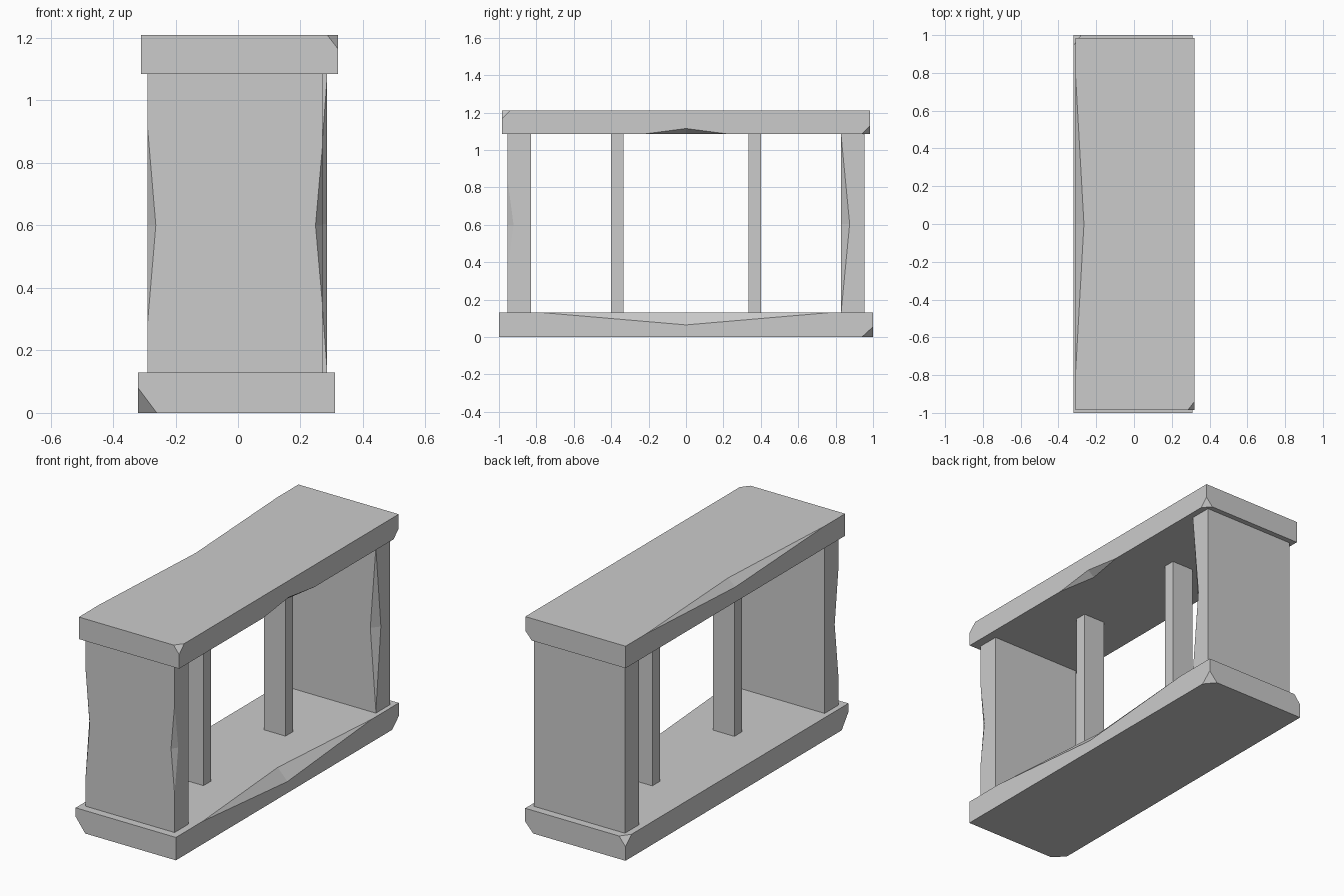
import bpy
import bmesh
from mathutils import Vector

cube = bpy.data.objects.get("Cube")
if cube:
    bpy.data.objects.remove(cube)

stone = bpy.data.materials.new("stone_grey")
stone.use_nodes = True
stone.diffuse_color = (0.6, 0.6, 0.6, 1)
stone.node_tree.nodes["Principled BSDF"].inputs["Base Color"].default_value = (0.6, 0.6, 0.6, 1)


def mesh_object(name, bm):
    bmesh.ops.recalc_face_normals(bm, faces=bm.faces)
    mesh = bpy.data.meshes.new(name)
    bm.to_mesh(mesh)
    bm.free()
    obj = bpy.data.objects.new(name, mesh)
    bpy.context.collection.objects.link(obj)
    return obj


def block(name, lo, hi, chips=()):
    """Box from lo to hi; each chip is (corner signs, cut lengths)."""
    lo, hi = Vector(lo), Vector(hi)
    bm = bmesh.new()
    bmesh.ops.create_cube(bm, size=1)
    for v in bm.verts:
        v.co = Vector(hi[i] if v.co[i] > 0 else lo[i] for i in range(3))
    for signs, cut in chips:
        point = Vector(hi[i] if signs[i] > 0 else lo[i] for i in range(3))
        normal = Vector(signs[i] / cut[i] for i in range(3))
        point.x -= signs[0] * cut[0]
        res = bmesh.ops.bisect_plane(bm, geom=bm.verts[:] + bm.edges[:] + bm.faces[:],
                                     plane_co=point, plane_no=normal, clear_outer=True)
        rim = [e for e in res["geom_cut"] if isinstance(e, bmesh.types.BMEdge)]
        bmesh.ops.edgeloop_fill(bm, edges=rim)
    obj = mesh_object(name, bm)
    obj.data.materials.append(stone)
    return obj


def notch(obj, start, end, in_a, in_b):
    """Cut a shallow V-shaped dent in the edge from start to end."""
    start, end = Vector(start), Vector(end)
    mid = (start + end) / 2
    a, b = mid + Vector(in_a), mid + Vector(in_b)
    deep = (a + b) / 2
    bm = bmesh.new()
    pts = [a + (a - b) / 2, b + (b - a) / 2,
           start + (start - deep) / 2, end + (end - deep) / 2]
    # extend the tips within the facet planes so the cutter clears the edge
    for p in pts:
        bm.verts.new(p)
    bmesh.ops.convex_hull(bm, input=bm.verts[:])
    cutter = mesh_object("notch_cutter", bm)
    cutter.data.materials.append(stone)
    cutter.hide_render = True
    mod = obj.modifiers.new("notch", "BOOLEAN")
    mod.operation = "DIFFERENCE"
    mod.solver = "EXACT"
    mod.object = cutter
    bpy.context.view_layer.objects.active = obj
    bpy.ops.object.modifier_apply(modifier=mod.name)
    bpy.data.objects.remove(cutter)


LOW, HIGH = 0.13, 1.085

# Base slab with chipped corners and a worn top edge
base = block("base_slab", (-0.32, -1, 0), (0.31, 1, LOW), [
    ((-1, -1, -1), (0.06, 0.06, 0.08)),
    ((1, 1, -1), (0.05, 0.06, 0.055)),
    ((-1, 1, 1), (0.04, 0.055, 0.05))])
notch(base, (0.31, -0.76, LOW), (0.31, 0.76, LOW), (-0.06, 0, 0), (0, 0, -0.065))

# Top slab
top = block("top_slab", (-0.31, -0.985, HIGH), (0.32, 0.985, 1.21), [
    ((1, -1, 1), (0.035, 0.045, 0.045)),
    ((1, 1, -1), (0.04, 0.045, 0.045))])
notch(top, (-0.31, -0.8, 1.21), (-0.31, 0.8, 1.21), (0.045, 0, 0), (0, 0, -0.04))
notch(top, (0.32, -0.23, HIGH), (0.32, 0.23, HIGH), (-0.04, 0, 0), (0, 0, 0.03))

# End walls with worn vertical edges
front = block("front_wall", (-0.29, -0.955, LOW), (0.27, -0.83, HIGH))
notch(front, (0.27, -0.955, 0.35), (0.27, -0.955, 0.85), (-0.022, 0, 0), (0, 0.033, 0))
notch(front, (-0.29, -0.955, 0.28), (-0.29, -0.955, 0.92), (0.027, 0, 0), (0, 0.035, 0))
back = block("back_wall", (-0.285, 0.83, LOW), (0.285, 0.955, HIGH))
notch(back, (0.285, 0.83, 0.14), (0.285, 0.83, 1.07), (-0.035, 0, 0), (0, 0.045, 0))

# Slim inner posts
for side, label in ((-1, "front"), (1, "back")):
    y = side * 0.368
    block(label + "_post", (-0.07, y - 0.034, LOW), (0.065, y + 0.034, HIGH))
